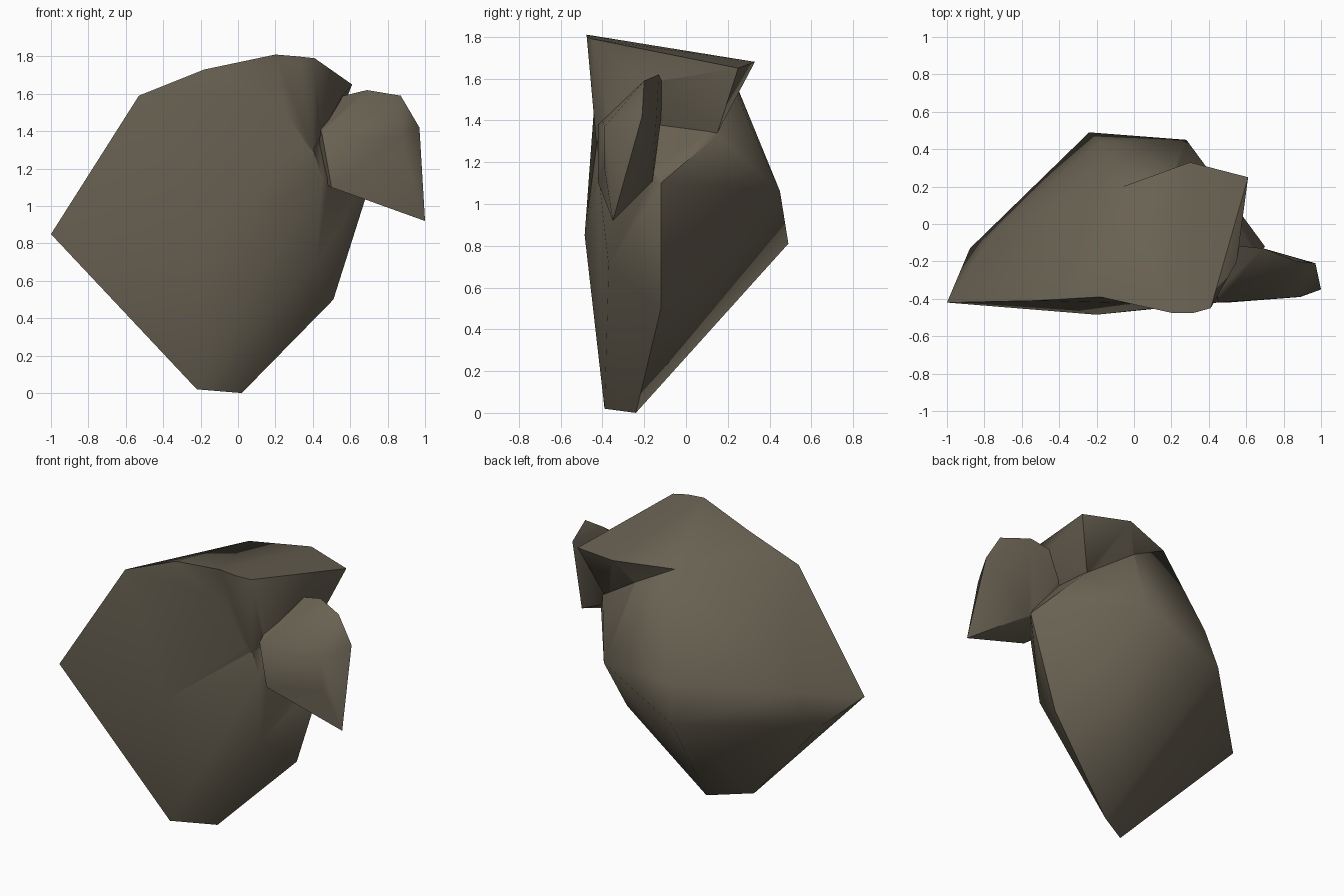
import bpy, bmesh, math

if "Cube" in bpy.data.objects:
    bpy.data.objects.remove(bpy.data.objects["Cube"])

stone = bpy.data.materials.new("brown grey stone")
stone.diffuse_color = (0.14, 0.12, 0.085, 1)
stone.use_nodes = True
stone.node_tree.nodes["Principled BSDF"].inputs["Base Color"].default_value = stone.diffuse_color


def hull(name, pts):
    """Chiselled stone chunk: convex hull round a few corner points."""
    bm = bmesh.new()
    for p in pts:
        bm.verts.new(p)
    out = bmesh.ops.convex_hull(bm, input=bm.verts)
    loose = {g for g in out["geom_interior"] if isinstance(g, bmesh.types.BMVert)}
    bmesh.ops.delete(bm, geom=[v for v in loose if v.is_valid], context='VERTS')
    bmesh.ops.recalc_face_normals(bm, faces=bm.faces)
    me = bpy.data.meshes.new(name)
    bm.to_mesh(me)
    bm.free()
    ob = bpy.data.objects.new(name, me)
    bpy.context.collection.objects.link(ob)
    me.materials.append(stone)
    return ob


# main boulder, standing on its narrow foot
boulder = hull("boulder", [
    (-.22, -.39, .02), (.02, -.24, 0),
    (-1, -.42, .85), (-.877, -.13, .73), (-.75, -.05, .95),
    (-.2, -.485, .85), (.42, -.37, .7), (.45, -.42, 1.15),
    (.51, -.12, .5), (.7, -.12, 1.1),
    (-.24, .49, .81), (-.18, .44, 1.06), (.28, .45, 1.06),
    (-.53, -.41, 1.59), (-.18, -.39, 1.73), (-.06, .2, 1.67),
    (.2, .24, 1.53), (.5, .15, 1.33), (.3, -.43, 1.6)])

# cap that overhangs at the back
cap = hull("cap", [
    (-.18, -.39, 1.73), (.2, -.475, 1.81), (.32, -.475, 1.8), (.41, -.45, 1.79),
    (-.06, .2, 1.67), (.3, .33, 1.68), (.61, .25, 1.65),
    (.2, .235, 1.52), (.49, .15, 1.34), (.4, -.43, 1.3),
    (.55, -.2, 1.58), (-.1, -.3, 1.4)])

# hooked knob on the right side
knob = hull("knob", [
    (.4, -.1, 1.55), (.69, -.13, 1.62), (.87, -.2, 1.59), (.97, -.21, 1.42),
    (1, -.35, .92), (.88, -.39, 1.37), (.89, -.39, 1.17), (.65, -.4, 1.4),
    (.45, -.42, 1.38), (.5, -.42, 1.1), (.68, -.16, 1.11), (.4, -.2, 1.15)])

# fuse the chunks into one rock
bpy.context.view_layer.objects.active = boulder
for part in (cap, knob):
    mod = boulder.modifiers.new("fuse", 'BOOLEAN')
    mod.operation = 'UNION'
    mod.solver = 'EXACT'
    mod.object = part
    bpy.ops.object.modifier_apply(modifier=mod.name)
    bpy.data.objects.remove(part)
boulder.name = "rock"

# soft shading, sharp edges only where the rock turns hard
bpy.ops.object.select_all(action='DESELECT')
boulder.select_set(True)
bpy.ops.object.shade_smooth_by_angle(angle=math.radians(50))
